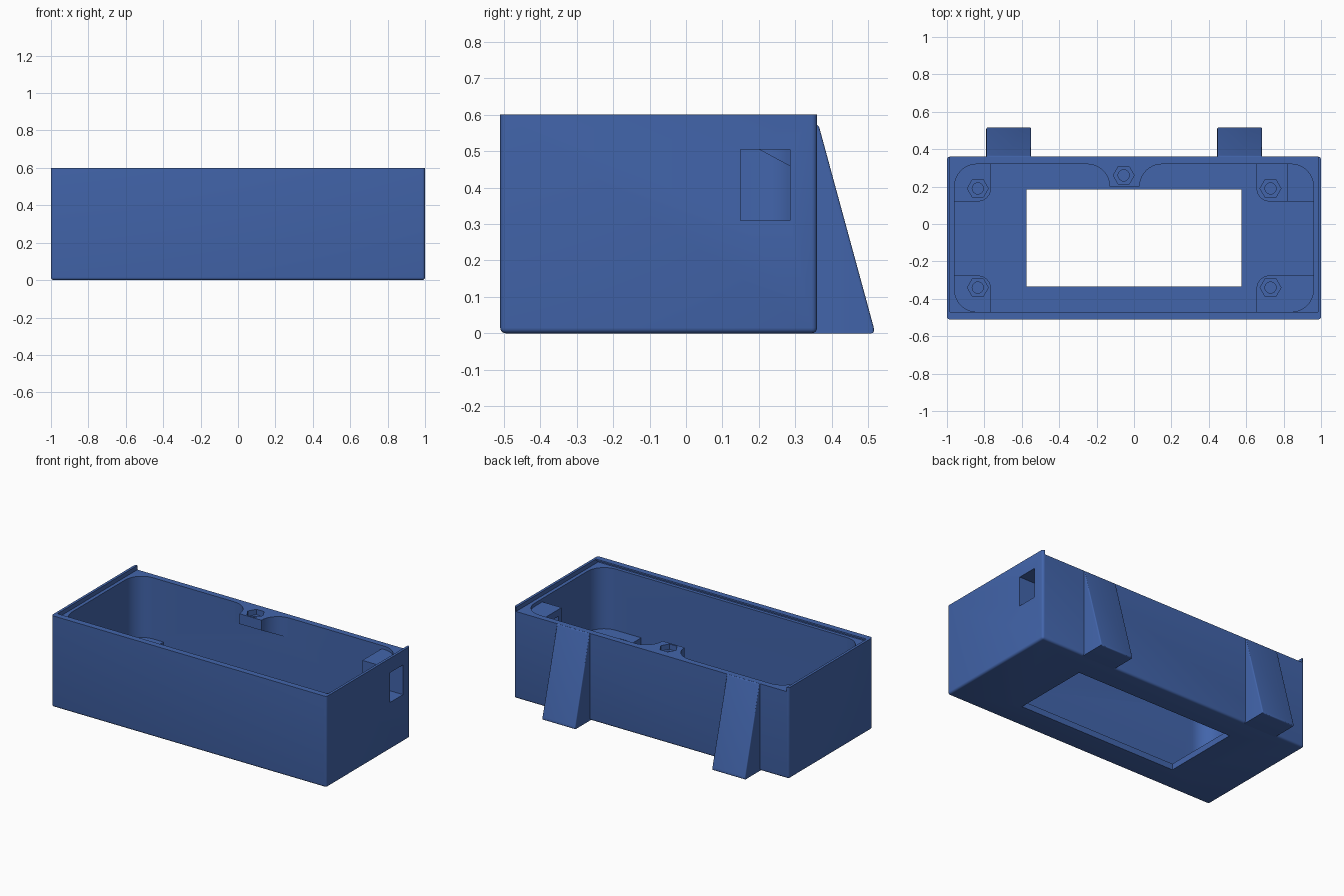
import bpy, bmesh, math
from mathutils import Vector

if "Cube" in bpy.data.objects:
    bpy.data.objects.remove(bpy.data.objects["Cube"], do_unlink=True)

blue = bpy.data.materials.new("matte blue")
blue.use_nodes = True
colour = (0.055, 0.13, 0.41, 1)
blue.diffuse_color = colour
blue.node_tree.nodes["Principled BSDF"].inputs["Base Color"].default_value = colour


def arc(cx, cy, r, a0, a1, n=10):
    """Points on an arc, angles in degrees."""
    angles = [math.radians(a0 + (a1 - a0) * i / n) for i in range(n + 1)]
    return [(cx + r * math.cos(a), cy + r * math.sin(a)) for a in angles]


def prism(name, pts, lo, hi, axis="z"):
    """Extrude a profile along z (points are x, y) or x (points are y, z)."""
    def place(p, h):
        return Vector((p[0], p[1], h)) if axis == "z" else Vector((h, p[0], p[1]))
    bm = bmesh.new()
    bottom = [bm.verts.new(place(p, lo)) for p in pts]
    top = [bm.verts.new(place(p, hi)) for p in pts]
    bm.faces.new(bottom)
    bm.faces.new(top)
    for i in range(len(pts)):
        j = (i + 1) % len(pts)
        bm.faces.new((bottom[i], bottom[j], top[j], top[i]))
    bmesh.ops.recalc_face_normals(bm, faces=bm.faces)
    mesh = bpy.data.meshes.new(name)
    bm.to_mesh(mesh)
    bm.free()
    mesh.materials.append(blue)
    ob = bpy.data.objects.new(name, mesh)
    bpy.context.collection.objects.link(ob)
    return ob


def box(name, x0, x1, y0, y1, z0, z1):
    return prism(name, [(x0, y0), (x1, y0), (x1, y1), (x0, y1)], z0, z1)


def round_edges(ob, width, test):
    """Bevel the edges that pass a test on their two end points."""
    bm = bmesh.new()
    bm.from_mesh(ob.data)
    edges = [e for e in bm.edges if test(e.verts[0].co, e.verts[1].co)]
    bmesh.ops.bevel(bm, geom=edges, offset=width, segments=4, profile=0.5,
                    affect="EDGES", clamp_overlap=True)
    bm.to_mesh(ob.data)
    bm.free()


def combine(target, tool, operation):
    """Apply a boolean and discard the tool."""
    mod = target.modifiers.new("join", "BOOLEAN")
    mod.operation, mod.object, mod.solver = operation, tool, "EXACT"
    bpy.context.view_layer.objects.active = target
    bpy.ops.object.modifier_apply(modifier=mod.name)
    bpy.data.objects.remove(tool, do_unlink=True)


def cut(target, tool):
    combine(target, tool, "DIFFERENCE")


def add(target, tool):
    combine(target, tool, "UNION")


# Outer shell, rounded at the base and upright edges
case = box("case", -1, 1, -0.51, 0.36, 0, 0.6)
round_edges(case, 0.015, lambda a, b: min(a.z, b.z) < 0.01)

# Main cavity with rounded corners
R = 0.12
cavity = []
for cx, cy, a in ((0.96 - R, 0.32 - R, 0), (R - 0.96, 0.32 - R, 90),
                  (R - 0.96, R - 0.47, 180), (0.96 - R, R - 0.47, 270)):
    cavity += arc(cx, cy, R, a, a + 90)
cut(case, prism("cavity", cavity, 0.04, 0.7))

# Low corner posts, each with one rounded inner corner
holes = []
for sx, edge, hx in ((-1, 0.765, -0.835), (1, 0.655, 0.73)):
    for sy, y_edge, y_wall, hy in ((1, 0.12, 0.34, 0.19), (-1, 0.275, 0.49, -0.34)):
        r = 0.07
        pts = [(0.98, y_edge), (0.98, y_wall), (edge, y_wall)]
        pts += arc(edge + r, y_edge + r, r, 180, 270, 6)
        add(case, prism("post", [(sx * x, sy * y) for x, y in pts[:-1]]
                        + [(sx * (edge + r), sy * y_edge)], 0.02, 0.17))
        holes.append((hx, hy, 0.17, 0.06))

# Housing around the side port
add(case, box("port_housing", 0.82, 0.98, 0.12, 0.34, 0.03, 0.55))

# Screw tab on the back wall, blended into it, with a sloping underside
tab_profile = [(-0.25, 0.34)] + arc(-0.25, 0.2, R, 90, 0)
tab_profile += arc(0.15, 0.2, R, 180, 90) + [(0.15, 0.34)]
tab = prism("screw_tab", tab_profile, 0.4, 0.59)
cut(tab, prism("slope", [(0.1, 0.559), (0.1, 0.3), (0.4, 0.3), (0.4, 0.397)],
               -0.4, 0.4, "x"))
add(case, tab)
holes.append((-0.055, 0.26, 0.572, 0.035))

# Lid slot, open at the back, with an undercut under the front lip
cut(case, box("lid_slot", -0.983, 0.983, -0.47, 0.5, 0.572, 0.7))
cut(case, box("lip_groove", -0.983, 0.983, -0.492, -0.4, 0.572, 0.59))

# Hexagonal nut pockets with round screw holes
for x, y, z, depth in holes:
    cut(case, prism("nut_pocket", arc(x, y, 0.056, 0, 300, 5), z - depth, z + 0.02))
    cut(case, prism("screw_hole", arc(x, y, 0.03, 0, 345, 23), z - 0.115, z + 0.02))

# Side port and the large window in the floor
cut(case, box("side_port", 0.7, 1.1, 0.15, 0.285, 0.31, 0.505))
cut(case, box("floor_window", -0.575, 0.575, -0.335, 0.185, -0.1, 0.1))

# Sloping feet behind the back wall
feet = []
for side, x0, x1 in (("right", -0.79, -0.55), ("left", 0.445, 0.685)):
    foot = prism(side + "_rear_foot",
                 [(0.345, 0), (0.516, 0), (0.516, 0.014), (0.364, 0.572), (0.345, 0.572)],
                 x0, x1, "x")
    round_edges(foot, 0.008, lambda a, b: max(a.y, b.y) > 0.35 and min(a.y, b.y) > 0.35)
    feet.append(foot)

# Smooth the rounded surfaces, keep the corners crisp
for ob in [case] + feet:
    bpy.ops.object.select_all(action="DESELECT")
    ob.select_set(True)
    bpy.context.view_layer.objects.active = ob
    bpy.ops.object.shade_smooth_by_angle(angle=math.radians(30))
